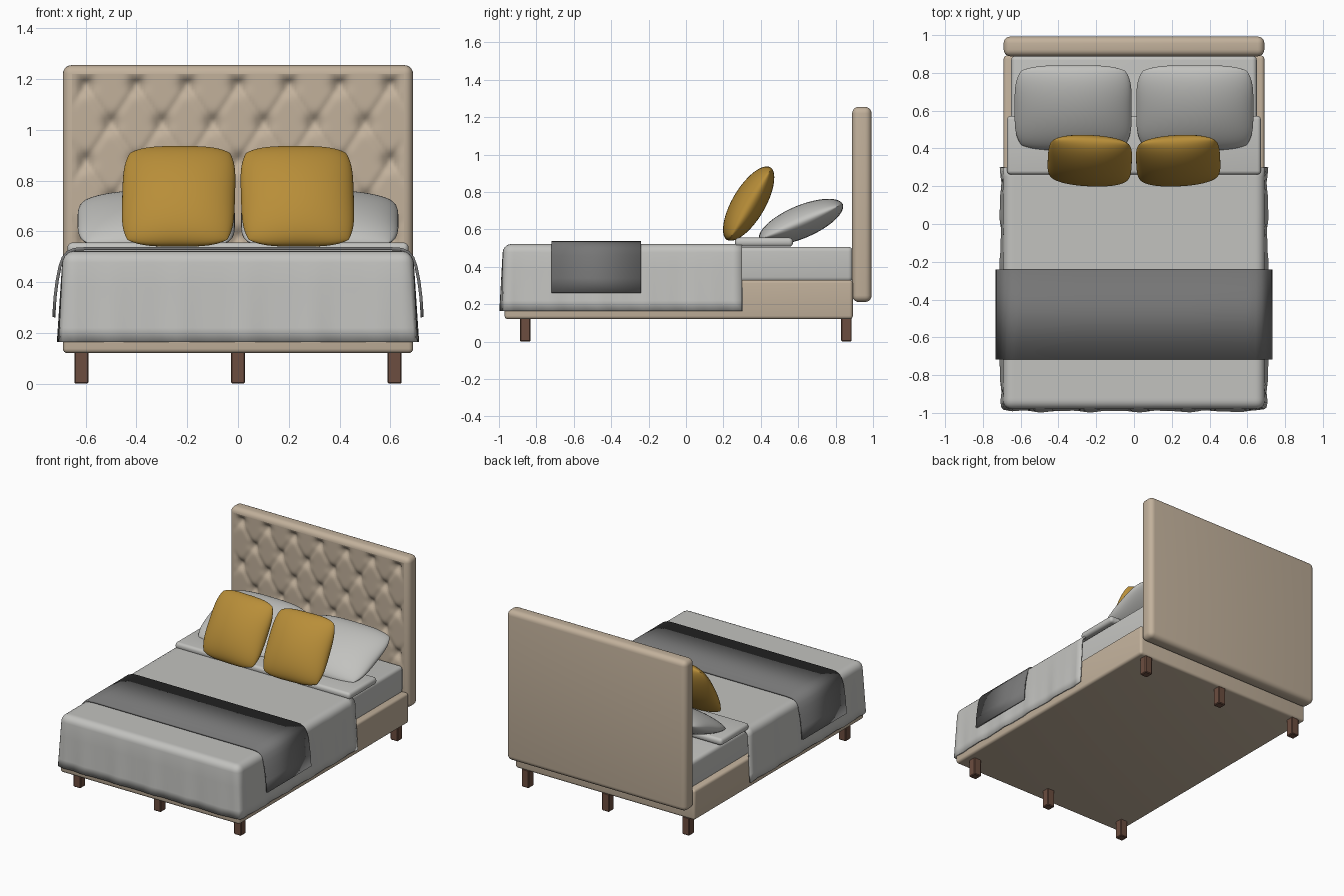
import bpy, bmesh, math
from mathutils import Vector, Matrix

if "Cube" in bpy.data.objects:
    bpy.data.objects.remove(bpy.data.objects["Cube"])


def mat(name, rgb):
    m = bpy.data.materials.new(name)
    m.diffuse_color = (*rgb, 1)
    m.use_nodes = True
    m.node_tree.nodes["Principled BSDF"].inputs["Base Color"].default_value = m.diffuse_color
    return m


BEIGE = mat("beige_fabric", (0.54, 0.44, 0.33))
LINEN = mat("light_grey_linen", (0.54, 0.54, 0.52))
DARK = mat("dark_grey_wool", (0.18, 0.18, 0.18))
MUSTARD = mat("mustard_fabric", (0.48, 0.27, 0.04))
WOOD = mat("brown_wood", (0.15, 0.075, 0.05))


def finish(bm, name, material, angle=40):
    me = bpy.data.meshes.new(name)
    bm.to_mesh(me)
    bm.free()
    ob = bpy.data.objects.new(name, me)
    bpy.context.collection.objects.link(ob)
    me.materials.append(material)
    bpy.ops.object.select_all(action='DESELECT')
    ob.select_set(True)
    bpy.context.view_layer.objects.active = ob
    bpy.ops.object.shade_smooth_by_angle(angle=math.radians(angle))
    return ob


def box_bm(lo, hi, bevel=0.0, segs=4):
    bm = bmesh.new()
    bmesh.ops.create_cube(bm, size=1)
    for v in bm.verts:
        v.co = Vector([(a + b) / 2 + c * (b - a) for a, b, c in zip(lo, hi, v.co)])
    if bevel:
        bmesh.ops.bevel(bm, geom=bm.edges[:], offset=bevel, segments=segs,
                        profile=0.5, affect='EDGES')
    return bm


# legs
for i, x in enumerate((-0.617, 0, 0.617)):
    for j, y in enumerate((-0.86, 0.858)):
        finish(box_bm((x - .028, y - .028, 0), (x + .028, y + .028, .125), .005, 1),
               f"leg_{i}_{j}", WOOD, 25)

# upholstered base and mattress
finish(box_bm((-.69, -.97, .12), (.69, .892, .33), .018), "bed_base", BEIGE)
finish(box_bm((-.65, -.95, .32), (.65, .892, .507), .025), "mattress", LINEN)

# headboard: rounded slab whose flat front is replaced by a tufted grid
R, X, Z0, Z1, YF = .035, .69, .212, 1.255, .888
bm = box_bm((-X, YF, Z0), (X, .992, Z1), R, 5)
front = [f for f in bm.faces if f.normal.y < -.999 and f.calc_area() > .5]
bmesh.ops.delete(bm, geom=front, context='FACES_ONLY')
buttons = []
for row in range(7):
    n = 7 if row % 2 == 0 else 6
    buttons += [((k - (n - 1) / 2) * .2, 1.175 - row * .15) for k in range(n)]
NX, NZ = 110, 84


def tuft(x, z):
    d = min(math.hypot(x - a, z - b) for a, b in buttons)
    # folds run diagonally from button to button
    p, q = (x - .6) / .2, (z - 1.175) / .3
    fold = min(abs(math.sin(math.pi * (p + q))), abs(math.sin(math.pi * (p - q))))
    edge = min(X - R - abs(x), Z1 - R - z, z - Z0 - R)
    fade = min(1, max(0, edge / .03))
    return fade * (.024 * math.exp(-(d / .032) ** 2) + .007 * math.exp(-(fold / .22) ** 2))


grid = []
for j in range(NZ + 1):
    z = Z0 + R + (Z1 - Z0 - 2 * R) * j / NZ
    xs = [(-1 + 2 * i / NX) * (X - R) for i in range(NX + 1)]
    grid.append([bm.verts.new((x, YF + tuft(x, z), z)) for x in xs])
for j in range(NZ):
    for i in range(NX):
        bm.faces.new((grid[j][i], grid[j][i + 1], grid[j + 1][i + 1], grid[j + 1][i]))
finish(bm, "tufted_headboard", BEIGE, 60)

# duvet: open box draped over the foot and sides, rippled towards the hem
TOP, HEM = .522, .165
bm = box_bm((-.69, -.978, HEM), (.69, .30, TOP))
bmesh.ops.delete(bm, geom=[f for f in bm.faces if f.normal.z < -.9 or f.normal.y > .9],
                 context='FACES')
bmesh.ops.bevel(bm, geom=[e for e in bm.edges if len(e.link_faces) == 2],
                offset=.045, segments=5, profile=0.5, affect='EDGES')
cuts = [((-.63 + .03 * i, 0, 0), (1, 0, 0)) for i in range(43)]
cuts += [((0, -.92 + .03 * i, 0), (0, 1, 0)) for i in range(40)]
cuts += [((0, 0, z), (0, 0, 1)) for z in (.22, .3, .38)]
for co, no in cuts:
    bmesh.ops.bisect_plane(bm, geom=bm.verts[:] + bm.edges[:] + bm.faces[:],
                           plane_co=co, plane_no=no)
for v in bm.verts:
    d = (TOP - v.co.z) / (TOP - HEM)
    x, y = v.co.x, v.co.y
    if abs(x) > .66:
        v.co.x += math.copysign(d * (.018 + .004 * math.sin(y * 23) + .002 * math.sin(y * 51)), x)
    if y < -.95:
        v.co.y -= d * (.014 + .004 * math.sin(x * 25 + 1) + .002 * math.sin(x * 47))
duvet = finish(bm, "duvet", LINEN, 60)
sol = duvet.modifiers.new("thickness", 'SOLIDIFY')
sol.thickness, sol.offset = .012, -1

# folded-back duvet edge
finish(box_bm((-.672, .262, .508), (.672, .572, .556), .02), "duvet_fold", LINEN)

# throw blanket: arch profile swept along y
half = [(0, .538), (.3, .538), (.6, .538), (.645, .535), (.675, .522), (.695, .498),
        (.708, .46), (.718, .41), (.727, .34), (.732, .262)]
prof = [(-x, z) for x, z in reversed(half[1:])] + half
bm = bmesh.new()
rows = [[bm.verts.new((x, y, z)) for x, z in prof] for y in (-.718, -.24)]
for i in range(len(prof) - 1):
    bm.faces.new((rows[0][i], rows[0][i + 1], rows[1][i + 1], rows[1][i]))
throw = finish(bm, "throw_blanket", DARK, 60)
sol = throw.modifiers.new("thickness", 'SOLIDIFY')
sol.thickness, sol.offset = .012, -1


# pillows: two bulged sheets sharing a rounded-square rim
def pillow(name, material, w, l, t, loc, tilt, yaw, n=28):
    bm = bmesh.new()
    m = Matrix.Translation(loc) @ Matrix.Rotation(yaw, 4, 'Z') @ Matrix.Rotation(tilt, 4, 'X')
    s = [math.sin(math.pi / 2 * (-1 + 2 * i / n)) for i in range(n + 1)]
    for side in (1, -1):
        g = []
        for v in s:
            g.append([])
            for u in s:
                h = (max(0, 1 - u * u) * max(0, 1 - v * v)) ** .52
                g[-1].append(bm.verts.new(m @ Vector((
                    w / 2 * u * math.sqrt(1 - .22 * v ** 4),
                    l / 2 * v * math.sqrt(1 - .22 * u ** 4), side * t / 2 * h))))
        for j in range(n):
            for i in range(n):
                q = [g[j][i], g[j][i + 1], g[j + 1][i + 1], g[j + 1][i]]
                bm.faces.new(q if side > 0 else q[::-1])
    bmesh.ops.remove_doubles(bm, verts=bm.verts[:], dist=1e-5)
    finish(bm, name, material, 80)


for side, s in (("left", -1), ("right", 1)):
    pillow(f"{side}_pillow", LINEN, .62, .485, .175, (s * .322, .615, .64),
           math.radians(23), 0)
    pillow(f"{side}_cushion", MUSTARD, .445, .45, .175, (s * .234, .335, .738),
           math.radians(59.5), s * math.radians(3))
